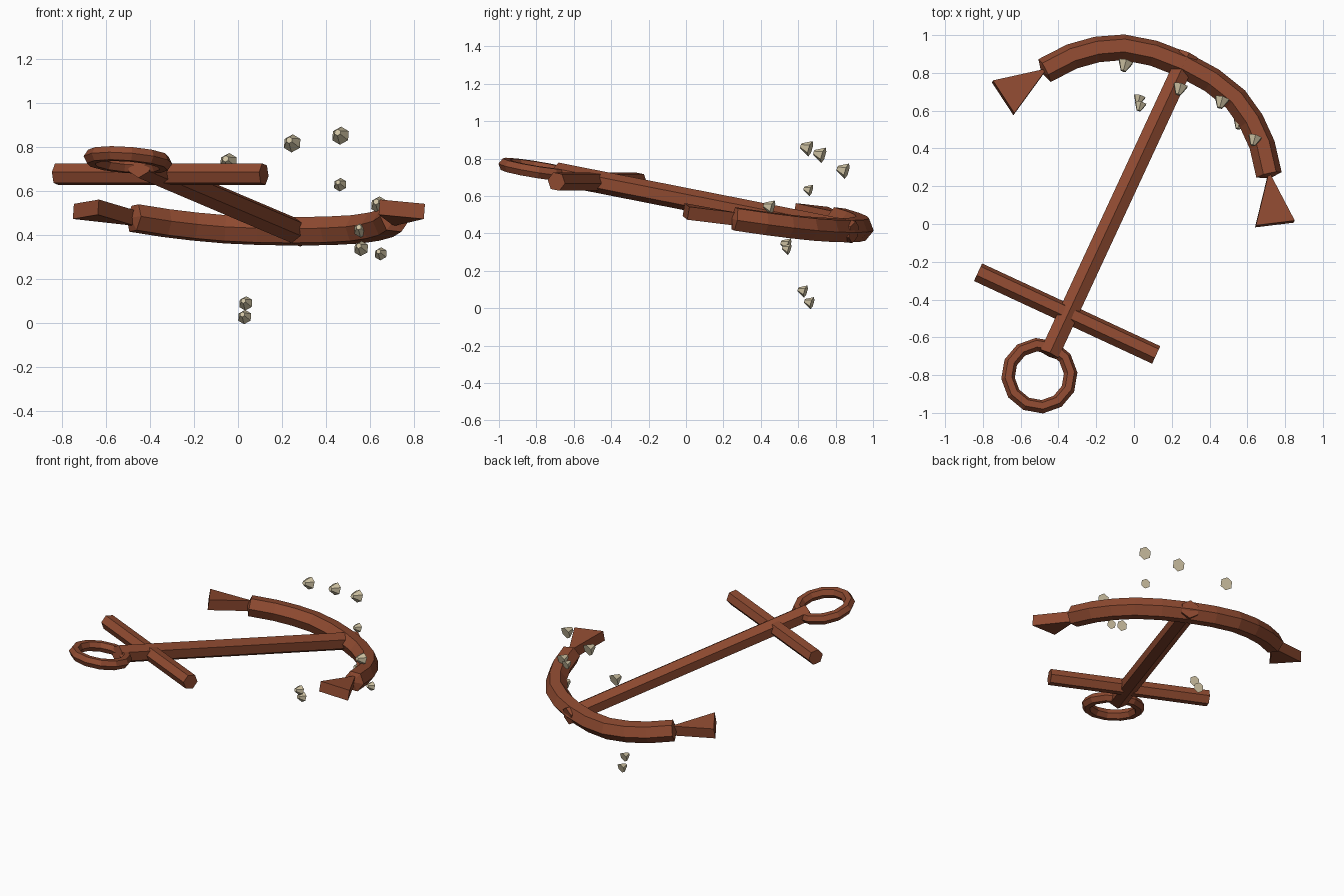
import bpy, bmesh, math
from mathutils import Matrix, Vector

if "Cube" in bpy.data.objects:
    bpy.data.objects.remove(bpy.data.objects["Cube"])


def material(name, rgb):
    m = bpy.data.materials.new(name)
    m.diffuse_color = (*rgb, 1)
    m.use_nodes = True
    m.node_tree.nodes["Principled BSDF"].inputs["Base Color"].default_value = m.diffuse_color
    return m


RUST = material("rust", (0.275, 0.069, 0.030))
SHELL = material("barnacle_shell", (0.63, 0.55, 0.37))

# Anchor frame: X along the stock, Y along the shank, origin at the crown
ax = Vector((0.907, -0.421, 0)).normalized()
ay = Vector((0.415, 0.8926, -0.176))
ay = (ay - ax * ay.dot(ax)).normalized()
az = ax.cross(ay)
FRAME = Matrix.Translation((0.28, 0.88, 0.41)) @ Matrix((ax, ay, az)).transposed().to_4x4()


def finish(name, bm, mat, matrix=FRAME):
    bmesh.ops.recalc_face_normals(bm, faces=bm.faces)
    me = bpy.data.meshes.new(name)
    bm.to_mesh(me)
    bm.free()
    me.materials.append(mat)
    ob = bpy.data.objects.new(name, me)
    ob.matrix_world = matrix
    bpy.context.collection.objects.link(ob)


def sweep(name, path, r, sides=6, turn=0.0, closed=False, tip=0.0):
    """Tube along a flat path in the anchor plane."""
    bm = bmesh.new()
    n = len(path)
    pts = [Vector((x, y, 0)) for x, y in path]
    rings = []
    for i, p in enumerate(pts):
        a = pts[(i - 1) % n] if closed or i > 0 else p
        b = pts[(i + 1) % n] if closed or i < n - 1 else p
        t = (b - a).normalized()
        side = Vector((-t.y, t.x, 0))
        rings.append([bm.verts.new(p + side * r * math.cos(k) + Vector((0, 0, r * math.sin(k))))
                      for k in (turn + math.tau * j / sides for j in range(sides))])
    for i in range(n if closed else n - 1):
        a, b = rings[i], rings[(i + 1) % n]
        for j in range(sides):
            k = (j + 1) % sides
            bm.faces.new((a[j], a[k], b[k], b[j]))
    if not closed:
        for ring, p, q in ((rings[0], pts[0], pts[1]), (rings[-1], pts[-1], pts[-2])):
            if tip:
                c = bm.verts.new(p + (p - q).normalized() * tip)
                for j in range(sides):
                    bm.faces.new((ring[j], ring[(j + 1) % sides], c))
            else:
                bm.faces.new(ring)
    finish(name, bm, RUST)


# Shank and stock
sweep("shank", [(0, 0.02), (0, -1.76)], 0.06, turn=math.pi / 6)
sweep("stock", [(-0.525, -1.519), (0.515, -1.519)], 0.052)

# Curved arms, mirrored about the shank
half = [(0.17, -0.053), (0.327, -0.092), (0.45, -0.163), (0.555, -0.254), (0.655, -0.385)]
sweep("arms", [(-x, y) for x, y in reversed(half)] + [(0, -0.042)] + half, 0.069, tip=0.02)

# Ring
sweep("ring", [(0.167 * math.cos(math.tau * i / 12), -1.885 + 0.167 * math.sin(math.tau * i / 12))
               for i in range(12)], 0.036, closed=True)

# Triangular flukes
for s, name in ((-1, "left_fluke"), (1, "right_fluke")):
    bm = bmesh.new()
    tri = [(0.648, -0.375), (0.881, -0.556), (0.705, -0.667)]
    lo, hi = ([bm.verts.new((s * x, y, z)) for x, y in tri] for z in (-0.035, 0.035))
    bm.faces.new(lo)
    bm.faces.new(hi)
    for j in range(3):
        k = (j + 1) % 3
        bm.faces.new((lo[j], lo[k], hi[k], hi[j]))
    finish(name, bm, RUST)

# Barnacles: blunt six-sided cones sharing one direction
axis = Vector((-0.25, -0.92, 0.28))
turn = axis.to_track_quat('Z', 'Y').to_matrix().to_4x4()
barnacles = [(-0.05, 0.835, 0.74, 0.043), (0.24, 0.71, 0.825, 0.043), (0.46, 0.64, 0.86, 0.043),
             (0.46, 0.65, 0.635, 0.032), (0.635, 0.44, 0.545, 0.04), (0.555, 0.525, 0.43, 0.036),
             (0.555, 0.53, 0.345, 0.036), (0.645, 0.535, 0.32, 0.031),
             (0.03, 0.62, 0.095, 0.034), (0.025, 0.655, 0.033, 0.034)]
for i, (x, y, z, r) in enumerate(barnacles):
    bm = bmesh.new()
    bmesh.ops.create_cone(bm, cap_ends=True, segments=6, radius1=r, radius2=r * 0.35, depth=r * 1.25)
    finish(f"barnacle_{i + 1}", bm, SHELL, Matrix.Translation((x, y, z)) @ turn)
